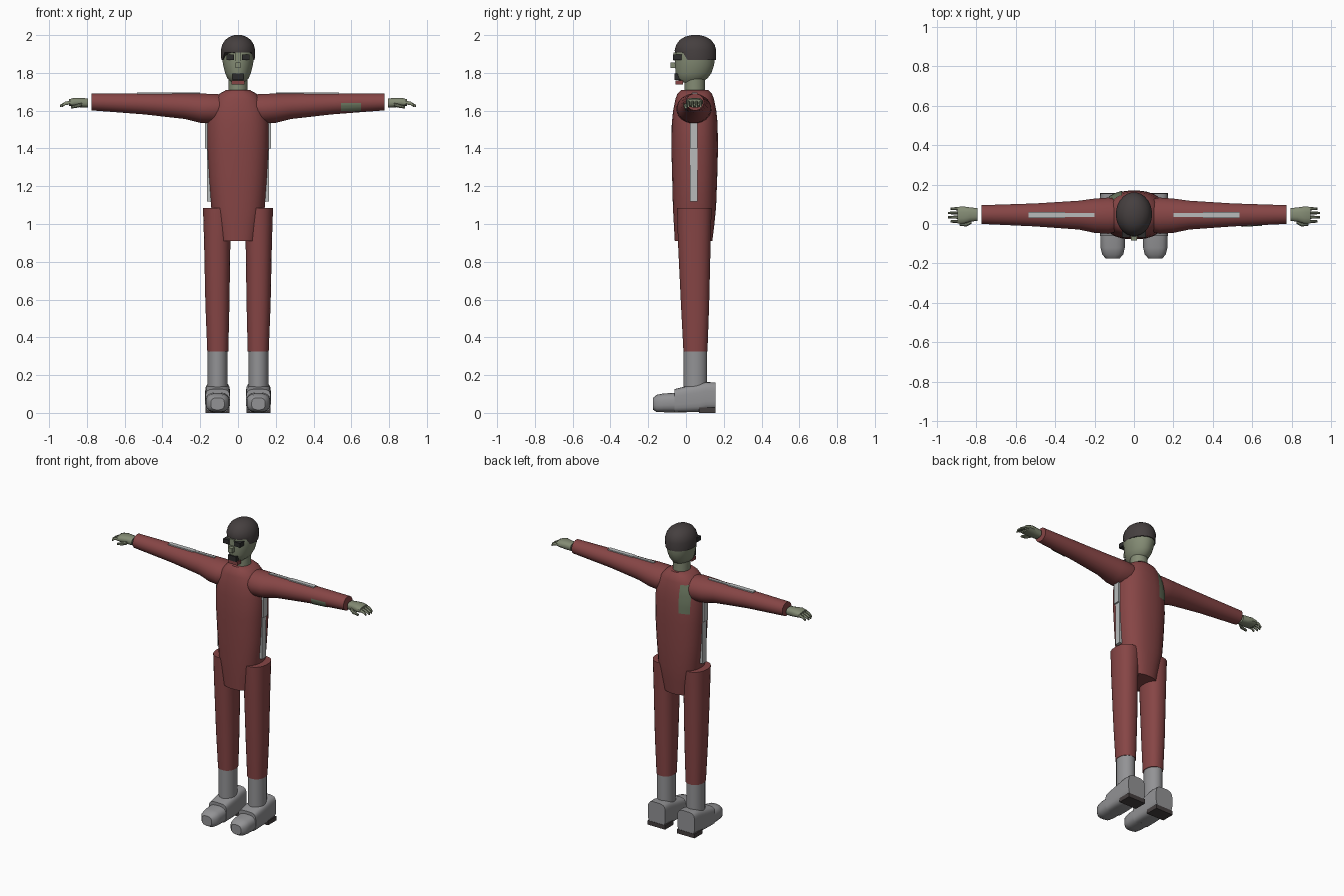
import bpy, bmesh, math


def material(name, rgb):
    m = bpy.data.materials.new(name)
    m.diffuse_color = (*rgb, 1)
    return m


RED = material("suit_red", (0.24, 0.06, 0.06))
SKIN = material("grey_green_skin", (0.23, 0.26, 0.175))
HAIR = material("dark_hair", (0.06, 0.05, 0.05))
BOOT = material("boot_grey", (0.29, 0.29, 0.30))
STRIPE = material("pale_stripe", (0.48, 0.50, 0.50))
PATCH = material("green_patch", (0.15, 0.19, 0.12))
BLACK = material("black", (0.025, 0.025, 0.025))


def finish(name, bm, mat):
    bmesh.ops.recalc_face_normals(bm, faces=bm.faces)
    me = bpy.data.meshes.new(name)
    bm.to_mesh(me)
    bm.free()
    me.materials.append(mat)
    ob = bpy.data.objects.new(name, me)
    bpy.context.collection.objects.link(ob)
    return ob


def loft(name, mat, axis, rings, seg=20, power=2.0):
    """Rings are (position on axis, centre a, centre b, radius a, radius b)."""
    bm = bmesh.new()
    loops = []
    for t, ca, cb, ra, rb in rings:
        loop = []
        for i in range(seg):
            ang = 2 * math.pi * (i + 0.5) / seg
            c, s = math.cos(ang), math.sin(ang)
            a = ca + ra * math.copysign(abs(c) ** (2 / power), c)
            b = cb + rb * math.copysign(abs(s) ** (2 / power), s)
            loop.append(bm.verts.new({"X": (t, a, b), "Y": (a, t, b), "Z": (a, b, t)}[axis]))
        loops.append(loop)
    for lo, hi in zip(loops, loops[1:]):
        for i in range(seg):
            j = (i + 1) % seg
            bm.faces.new((lo[i], lo[j], hi[j], hi[i]))
    bm.faces.new(loops[0])
    bm.faces.new(loops[-1])
    return finish(name, bm, mat)


def box(name, mat, x, y, z):
    bm = bmesh.new()
    bmesh.ops.create_cube(bm, size=1)
    for v in bm.verts:
        v.co = [lo + (c + 0.5) * (hi - lo) for c, (lo, hi) in zip(v.co, (x, y, z))]
    return finish(name, bm, mat)


def wrapped_patch(name, mat, x, z, y, target):
    """Flat grid projected along y onto the target."""
    bm = bmesh.new()
    bmesh.ops.create_grid(bm, x_segments=8, y_segments=8, size=0.5)
    for v in bm.verts:
        v.co = (x[0] + (v.co.x + 0.5) * (x[1] - x[0]), y, z[0] + (v.co.y + 0.5) * (z[1] - z[0]))
    ob = finish(name, bm, mat)
    mod = ob.modifiers.new("wrap", "SHRINKWRAP")
    mod.target = target
    mod.wrap_method = "PROJECT"
    mod.wrap_mode = "ABOVE_SURFACE"
    mod.use_project_y = True
    mod.use_positive_direction = y < 0
    mod.use_negative_direction = y > 0
    mod.offset = 0.004


# Torso running down into the hip panel
torso = loft("torso", RED, "Z", [
    (0.91, 0, 0.04, 0.104, 0.100), (1.00, 0, 0.043, 0.122, 0.108),
    (1.09, 0, 0.045, 0.143, 0.115), (1.25, 0, 0.046, 0.155, 0.120),
    (1.40, 0, 0.046, 0.163, 0.124), (1.53, 0, 0.046, 0.163, 0.122),
    (1.60, 0, 0.046, 0.150, 0.115), (1.66, 0, 0.046, 0.125, 0.103),
    (1.69, 0, 0.046, 0.098, 0.092), (1.71, 0, 0.046, 0.062, 0.072)], 28, 2.4)
wrapped_patch("back_patch", PATCH, (-0.125, -0.06), (1.47, 1.65), 0.4, torso)

# Neck and head
loft("neck", SKIN, "Z", [(1.69, 0, 0.046, 0.052, 0.055), (1.79, 0, 0.046, 0.052, 0.055)])
loft("head", SKIN, "Z", [
    (1.748, 0, 0.025, 0.032, 0.050), (1.77, 0, 0.032, 0.056, 0.082),
    (1.80, 0, 0.040, 0.069, 0.096), (1.84, 0, 0.045, 0.079, 0.104),
    (1.88, 0, 0.048, 0.085, 0.107), (1.92, 0, 0.050, 0.084, 0.104),
    (1.96, 0, 0.050, 0.065, 0.080)], 24)
hair = loft("hair", HAIR, "Z", [
    (1.868, 0, 0.050, 0.089, 0.109), (1.92, 0, 0.050, 0.092, 0.111),
    (1.95, 0, 0.050, 0.084, 0.102), (1.975, 0, 0.050, 0.068, 0.083),
    (1.991, 0, 0.050, 0.045, 0.056), (2.0, 0, 0.050, 0.018, 0.022)], 24)
for v in hair.data.vertices:  # raised hairline over the face
    if v.co.z < 1.88 and v.co.y < 0.0:
        v.co.z = 1.907
box("nose", SKIN, (-0.014, 0.014), (-0.083, -0.05), (1.825, 1.855))
box("brow_bridge", SKIN, (-0.017, 0.017), (-0.066, -0.04), (1.865, 1.908))
box("beard", BLACK, (-0.03, 0.03), (-0.062, -0.02), (1.762, 1.796))
box("mouth", RED, (-0.034, 0.034), (-0.056, -0.015), (1.738, 1.760))

for side, s in (("left", 1), ("right", -1)):
    def span(a, b):
        return sorted((s * a, s * b))

    box(side + "_eye", BLACK, span(0.020, 0.062), (-0.068, -0.02), (1.868, 1.897))

    # Arm with its sleeve stripe
    arm = loft(side + "_arm", RED, "X", [
        (s * 0.07, 0.046, 1.615, 0.080, 0.070), (s * 0.13, 0.042, 1.610, 0.093, 0.080),
        (s * 0.20, 0.042, 1.613, 0.088, 0.078), (s * 0.28, 0.045, 1.623, 0.074, 0.068),
        (s * 0.50, 0.046, 1.636, 0.059, 0.056), (s * 0.775, 0.048, 1.646, 0.048, 0.045)])
    if s > 0:
        wrapped_patch("sleeve_patch", PATCH, (0.545, 0.65), (1.600, 1.640), -0.4, arm)
    box(side + "_upper_sleeve_stripe", STRIPE, span(0.20, 0.35), (0.036, 0.055), (1.682, 1.696))
    box(side + "_lower_sleeve_stripe", STRIPE, span(0.35, 0.535), (0.031, 0.060), (1.682, 1.697))

    # Hand, fingers and thumb
    loft(side + "_hand", SKIN, "X", [
        (s * 0.793, 0.048, 1.640, 0.033, 0.025), (s * 0.83, 0.048, 1.642, 0.037, 0.026),
        (s * 0.865, 0.045, 1.645, 0.045, 0.024), (s * 0.895, 0.045, 1.643, 0.043, 0.018)],
        12, 2.6)
    for i, tip in enumerate((0.932, 0.943, 0.943, 0.932)):
        y = 0.013 + 0.0215 * i
        loft(f"{side}_finger_{i + 1}", SKIN, "X", [
            (s * 0.885, y, 1.644, 0.009, 0.011), (s * 0.915, y, 1.638, 0.008, 0.010),
            (s * tip, y, 1.624, 0.006, 0.007)], 8)
    loft(side + "_thumb", SKIN, "X", [
        (s * 0.825, 0.010, 1.632, 0.010, 0.010), (s * 0.85, -0.002, 1.626, 0.012, 0.011),
        (s * 0.885, -0.002, 1.617, 0.007, 0.007)], 8)

    # Side stripes
    box(side + "_upper_side_stripe", STRIPE, span(0.150, 0.174), (0.02, 0.06), (1.40, 1.535))
    box(side + "_lower_side_stripe", STRIPE, span(0.140, 0.164), (0.02, 0.06), (1.12, 1.40))

    # Trouser leg
    loft(side + "_leg", RED, "Z", [
        (0.325, s * 0.107, 0.050, 0.056, 0.064), (0.57, s * 0.109, 0.048, 0.064, 0.075),
        (0.90, s * 0.110, 0.044, 0.070, 0.087), (1.085, s * 0.106, 0.044, 0.080, 0.092)],
        24, 2.3)

    # Boot
    cx = s * 0.108
    loft(side + "_boot_shaft", BOOT, "Z", [
        (0.10, cx, 0.050, 0.053, 0.063), (0.327, cx, 0.050, 0.053, 0.063)])
    loft(side + "_boot_toe", BOOT, "Y", [
        (-0.174, cx, 0.048, 0.036, 0.032), (-0.155, cx, 0.050, 0.054, 0.046),
        (-0.12, cx, 0.053, 0.062, 0.050), (-0.04, cx, 0.055, 0.064, 0.053)], 20, 2.8)
    loft(side + "_boot_ankle", BOOT, "Y", [
        (-0.06, cx, 0.064, 0.065, 0.062), (0.0, cx, 0.072, 0.066, 0.069),
        (0.07, cx, 0.080, 0.066, 0.075), (0.105, cx, 0.089, 0.066, 0.074),
        (0.155, cx, 0.089, 0.064, 0.073)], 24, 4)
    box(side + "_boot_heel", HAIR, (cx - 0.064, cx + 0.064), (0.07, 0.157), (0.0, 0.028))

# Smooth rounded surfaces, keep hard edges
for ob in bpy.data.objects:
    ob.select_set(True)
    bpy.context.view_layer.objects.active = ob
bpy.ops.object.shade_smooth_by_angle(angle=math.radians(40))
